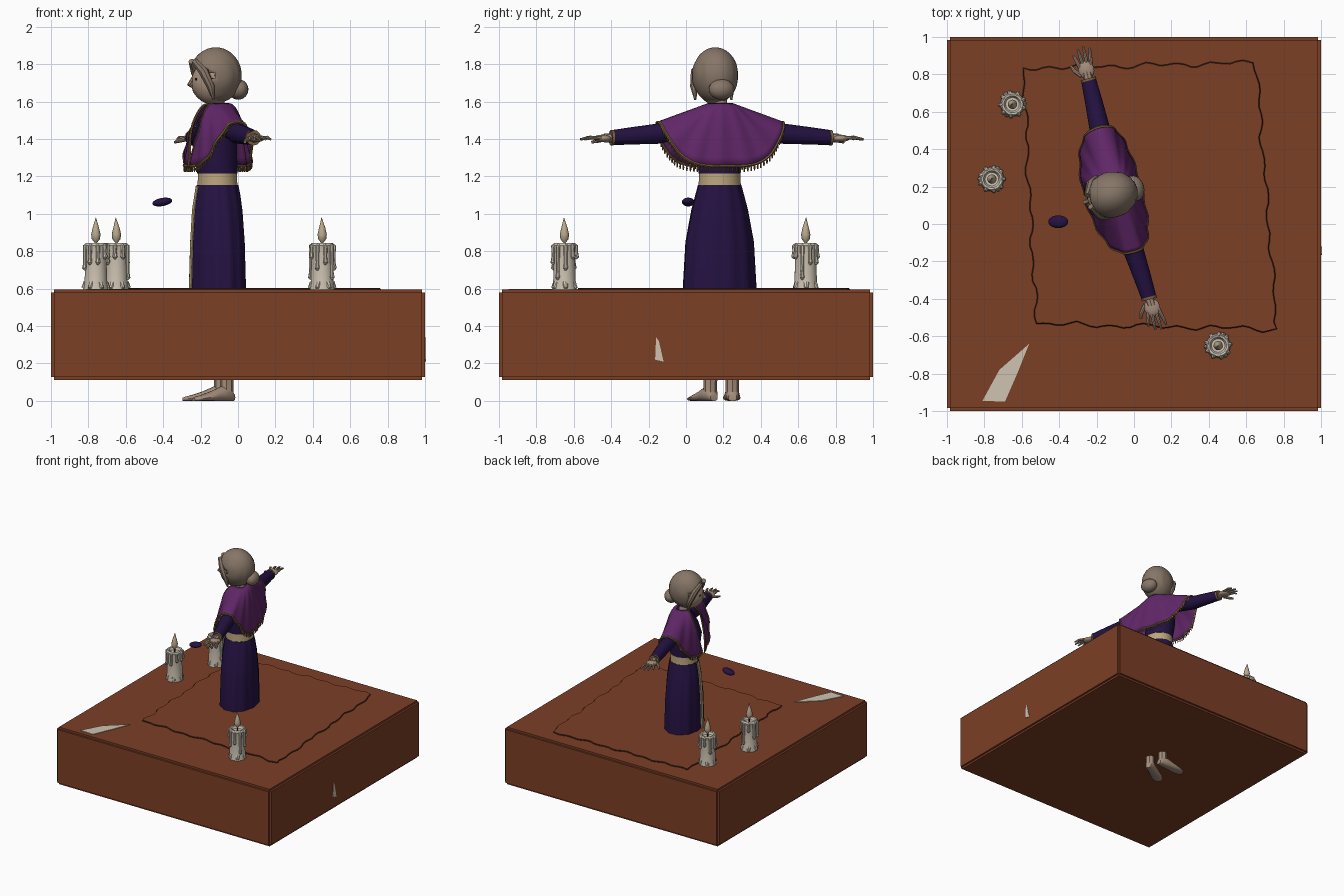
import bpy, bmesh, random
from math import sin, cos, pi, radians
from mathutils import Matrix, Vector

random.seed(4)
if "Cube" in bpy.data.objects:
    bpy.data.objects.remove(bpy.data.objects["Cube"])


def material(name, r, g, b):
    m = bpy.data.materials.new(name)
    m.use_nodes = True
    m.diffuse_color = (r, g, b, 1)
    m.node_tree.nodes["Principled BSDF"].inputs["Base Color"].default_value = (r, g, b, 1)
    return m


clay = material("terracotta", .2, .05, .019)
dark = material("dark_brown", .035, .012, .007)
indigo = material("indigo_cloth", .018, .006, .055)
purple = material("purple_cloth", .12, .02, .14)
gold = material("old_gold", .2, .12, .045)
sash = material("pale_gold", .5, .38, .2)
skin = material("skin", .38, .27, .2)
hair = material("ash_hair", .24, .18, .135)
wax = material("ivory_wax", .62, .55, .45)
fire = material("flame_tan", .5, .4, .27)

WORLD = Matrix()
# The figure is modelled facing -y, then turned and moved into place
BODY = Matrix.Translation((-.11, .18, 0)) @ Matrix.Rotation(radians(-74.5), 4, 'Z')


def finish(obj, mat, angle=40):
    obj.data.materials.append(mat)
    bpy.ops.object.select_all(action='DESELECT')
    obj.select_set(True)
    bpy.context.view_layer.objects.active = obj
    bpy.ops.object.shade_smooth_by_angle(angle=radians(angle))
    return obj


def from_bmesh(name, bm, mat, frame=WORLD):
    bmesh.ops.recalc_face_normals(bm, faces=bm.faces)
    bm.transform(frame)
    mesh = bpy.data.meshes.new(name)
    bm.to_mesh(mesh)
    bm.free()
    obj = bpy.data.objects.new(name, mesh)
    bpy.context.collection.objects.link(obj)
    return finish(obj, mat)


def grid_faces(bm, rows, closed):
    for a, b in zip(rows, rows[1:]):
        n = len(a)
        for i in range(n if closed else n - 1):
            j = (i + 1) % n
            bm.faces.new((a[i], a[j], b[j], b[i]))


def loft(name, rows, mat, frame=WORLD, n=32, folds=0, depth=0):
    """Stacked ellipses given as (z, rx, ry, y centre)."""
    bm = bmesh.new()
    rings = []
    for z, rx, ry, cy in rows:
        ring = []
        for i in range(n):
            a = 2 * pi * i / n
            k = 1 + depth * sin(folds * a)
            ring.append(bm.verts.new((rx * k * cos(a), cy + ry * k * sin(a), z)))
        rings.append(ring)
    grid_faces(bm, rings, True)
    bm.faces.new(rings[0])
    bm.faces.new(rings[-1])
    return from_bmesh(name, bm, mat, frame)


def ball(name, centre, size, mat, frame=WORLD, turn=None, segments=20):
    bm = bmesh.new()
    bmesh.ops.create_uvsphere(bm, u_segments=segments, v_segments=segments // 2 + 2, radius=1)
    bm.transform(Matrix.Translation(centre) @ (turn or Matrix()) @ Matrix.Diagonal((*size, 1)))
    return from_bmesh(name, bm, mat, frame)


def tube(name, paths, mat, frame=WORLD, cyclic=False, res=2):
    """Round rods; each path is a list of (point, radius)."""
    curve = bpy.data.curves.new(name, 'CURVE')
    curve.dimensions = '3D'
    curve.bevel_depth = 1
    curve.bevel_resolution = res
    curve.use_fill_caps = True
    for path in paths:
        s = curve.splines.new('POLY')
        s.points.add(len(path) - 1)
        s.use_cyclic_u = cyclic
        for p, (co, r) in zip(s.points, path):
            p.co = (*(frame @ Vector(co)), 1)
            p.radius = r
    obj = bpy.data.objects.new(name, curve)
    bpy.context.collection.objects.link(obj)
    bpy.ops.object.select_all(action='DESELECT')
    obj.select_set(True)
    bpy.context.view_layer.objects.active = obj
    bpy.ops.object.convert(target='MESH')
    return finish(bpy.context.object, mat)


def plate(name, points, offset, mat):
    bm = bmesh.new()
    face = bm.faces.new([bm.verts.new(p) for p in points])
    new = bmesh.ops.extrude_face_region(bm, geom=[face])["geom"]
    bmesh.ops.translate(bm, vec=offset, verts=[v for v in new if isinstance(v, bmesh.types.BMVert)])
    return from_bmesh(name, bm, mat)


# Base block
bm = bmesh.new()
bmesh.ops.create_cube(bm, size=1, matrix=Matrix.Translation((0, 0, .353)) @ Matrix.Diagonal((2, 2, .482, 1)))
bmesh.ops.bevel(bm, geom=bm.edges[:], offset=.016, segments=2, affect='EDGES')
from_bmesh("base_block", bm, clay)

# Ragged cloth on the block, with a dark seam round it
corners = [Vector(c) for c in ((-.59, .83, .592), (.65, .86, .592), (.76, -.56, .592), (-.52, -.53, .592))]
outline = []
for c, (a, b) in enumerate(zip(corners, corners[1:] + corners[:1])):
    side = (b - a).cross(Vector((0, 0, 1))).normalized()
    for i in range(36):
        wave = .009 * sin(i * 1.25 + c) + .007 * sin(i * .53 + c * 2) + random.uniform(-.003, .003)
        outline.append(a.lerp(b, i / 36) + side * wave)
plate("cloth_sheet", outline, (0, 0, .01), clay)
tube("cloth_seam", [[(p + Vector((0, 0, .004)), .0055) for p in outline]], dark, cyclic=True, res=0)

# Pale shards on the block
plate("top_shard", [(-.56, -.64, .594), (-.62, -.79, .594), (-.69, -.95, .594), (-.81, -.945, .594),
                    (-.72, -.78, .594)], (0, 0, .005), wax)
plate("side_shard", [(1, -.16, .34), (1, -.145, .32), (1, -.12, .21), (1, -.165, .22)], (.004, 0, 0), wax)

# Candles
for k, (x, y) in enumerate(((-.76, .24), (-.65, .64), (.45, -.65))):
    spot = Matrix.Translation((x, y, .6)) @ Matrix.Rotation(k * 1.1, 4, 'Z')
    loft("candle_body", [(-.01, .066, .066, 0), (.04, .06, .06, 0), (.2, .056, .056, 0), (.23, .063, .063, 0),
                         (.243, .056, .056, 0), (.24, .045, .045, 0), (.222, .036, .036, 0)], wax, spot)
    drips = []
    for i in range(9):
        a = 2 * pi * i / 9
        low = random.choice((.06, .11, .14, .17))
        path = []
        for r, z, w in ((.048, .235, .012), (.063, .225, .012), (.063, low + .03, .009), (.065, low, .013),
                        (.062, low - .012, .005)):
            path.append(((r * cos(a), r * sin(a), z), w))
        drips.append(path)
    tube("candle_drips", drips, wax, spot)
    tube("candle_foot_drips", [[((.05 * cos(a), .05 * sin(a), .03), .018), ((.068 * cos(a), .068 * sin(a), .002), .01)]
                               for a in [2 * pi * i / 6 for i in range(6)]], wax, spot)
    tube("wick", [[((0, 0, .21), .005), ((0, 0, .26), .005)]], dark, spot)
    loft("flame", [(.245, .006, .006, 0), (.265, .022, .022, 0), (.29, .025, .025, 0), (.325, .017, .017, 0),
                   (.355, .008, .008, .002), (.38, .001, .001, .004)], fire, spot, n=16)

# Floating bead
ball("floating_bead", (-.405, .012, 1.063), (.054, .034, .022), indigo, turn=Matrix.Rotation(radians(-10), 4, 'Y'))

# Skirt, front panel, sash and bodice
loft("skirt", [(.2, .21, .15, 0), (.6, .2, .146, 0), (.85, .185, .14, 0), (1.02, .152, .13, 0), (1.1, .13, .12, 0),
               (1.155, .115, .11, 0)], indigo, BODY, n=72, folds=12, depth=.018)
panel = [(.6, -.152), (.85, -.145), (1.02, -.135), (1.15, -.114)]
bm = bmesh.new()
rows = [[bm.verts.new((x, y + back, z)) for x, back in ((-.025, .03), (-.022, 0), (.022, 0), (.025, .03))]
        for z, y in panel]
grid_faces(bm, rows, False)
from_bmesh("skirt_front_panel", bm, sash, BODY)
loft("waist_sash", [(1.14, .115, .108, 0), (1.18, .112, .105, 0), (1.225, .112, .105, 0)], sash, BODY)
loft("bodice", [(1.215, .113, .108, 0), (1.3, .12, .115, -.01), (1.38, .125, .12, -.015), (1.46, .125, .1, -.005),
                (1.53, .1, .06, 0), (1.57, .045, .04, 0)], indigo, BODY)
loft("neck", [(1.52, .052, .05, .005), (1.57, .04, .042, 0), (1.66, .04, .042, -.015)], skin, BODY)


# Cape: f runs from neck to hem, u runs round the body from front edge to front edge
def cape_point(u, f):
    gap = radians(38 * (1 - f) + 3)
    a = -pi / 2 + gap + u * (2 * pi - 2 * gap)
    c, s = cos(a), sin(a)
    reach = .155 if s < 0 else .145
    hem = 1.255 + .235 * c ** 4
    y = (1 if s > 0 else -1) * abs(s) ** .7 * (.05 + (reach - .05) * f ** .55)
    z = 1.59 - (1.59 - hem) * f ** (1 + .7 * s * s)
    ripple = .005 * f * sin(a * 14)
    return Vector(((.06 + .285 * f) * c, y + ripple + .015 * c * c, z))


STEPS = 90
bm = bmesh.new()
grid_faces(bm, [[bm.verts.new(cape_point(i / STEPS, j / 12)) for i in range(STEPS + 1)] for j in range(13)], False)
cape = from_bmesh("cape", bm, purple, BODY)
thick = cape.modifiers.new("thickness", 'SOLIDIFY')
thick.thickness = .007
thick.offset = 0

# Cape trim and fringe
tube("cape_trim", [[(cape_point(i / STEPS, 1), .008) for i in range(STEPS + 1)]]
     + [[(cape_point(u, j / 12), .007) for j in range(13)] for u in (0, 1)], gold, BODY, res=1)
fringe = []
for i in range(100):
    p = cape_point(i / 99, 1)
    fringe.append([(p, .003), (p - Vector((0, 0, .02)), .005), (p - Vector((0, 0, .032)), .003)])
tube("cape_fringe", fringe, gold, BODY, res=0)

# Arms, hands and feet
for side, word in ((1, "left"), (-1, "right")):
    flip = BODY @ Matrix.Diagonal((side, 1, 1, 1))
    tube(word + "_sleeve", [[((.1, .005, 1.475), .055), ((.22, .01, 1.46), .057), ((.35, .018, 1.428), .054),
                             ((.48, .025, 1.418), .047), ((.61, .03, 1.407), .04)]], indigo, flip, res=4)
    tube(word + "_cuff", [[((.6, .03, 1.407), .042), ((.613, .03, 1.407), .042)]], gold, flip, res=4)
    tube(word + "_wrist", [[((.58, .03, 1.407), .026), ((.65, .032, 1.405), .024)]], skin, flip)
    ball(word + "_palm", (.66, .032, 1.403), (.05, .043, .02), skin, flip)
    fingers = []
    for i, tip in enumerate((.75, .778, .785, .768)):
        y = .003 + i * .02
        fan = (i - 1.5) * .012
        fingers.append([((.675, y, 1.405), .0105), ((.73, y + fan * .6, 1.408), .0095), ((tip, y + fan, 1.398), .006)])
    fingers.append([((.635, .0, 1.4), .013), ((.67, -.03, 1.39), .011), ((.7, -.042, 1.383), .007)])
    tube(word + "_fingers", fingers, skin, flip)
    step = flip @ Matrix.Translation((.062, .03, 0)) @ Matrix.Rotation(radians(14), 4, 'Z')
    tube(word + "_ankle", [[((0, .005, .2), .042), ((0, .005, .1), .036), ((0, .005, .04), .036)]], skin, step)
    foot = [(-.2, .018, .016), (-.185, .036, .022), (-.14, .047, .034), (-.08, .043, .055), (-.03, .038, .078),
            (.02, .036, .075), (.045, .022, .04)]
    bm = bmesh.new()
    rings = [[bm.verts.new((w * cos(a), y, max(0, h * (.45 + .55 * sin(a))))) for a in
              [2 * pi * i / 16 for i in range(16)]] for y, w, h in foot]
    grid_faces(bm, rings, True)
    bm.faces.new(rings[0])
    bm.faces.new(rings[-1])
    from_bmesh(word + "_foot", bm, skin, step)

# Head, face and hair
HEAD = BODY @ Matrix.Translation((.02, -.015, 1.74))
ball("face", (0, -.012, -.037), (.098, .122, .118), skin, HEAD, segments=28)
tube("nose", [[((0, -.125, -.01), .008), ((0, -.146, -.048), .014), ((0, -.13, -.06), .009)]], skin, HEAD)
ball("lips", (0, -.112, -.088), (.022, .014, .008), skin, HEAD)
for side in (1, -1):
    ball("eye", (.042 * side, -.121, -.02), (.017, .004, .007), dark, HEAD)
    tube("side_lock", [[((.03 * side, -.125, .075), .018), ((.085 * side, -.09, .02), .026),
                        ((.103 * side, -.055, -.06), .021), ((.1 * side, -.04, -.13), .006)]], hair, HEAD)
bm = bmesh.new()
bmesh.ops.create_uvsphere(bm, u_segments=48, v_segments=28, radius=1)
for v in bm.verts:
    k = 1 + .018 * sin(v.co.x * 22) * (1 - abs(v.co.z))
    v.co = Vector((v.co.x * .122 * k, v.co.y * .14 * k, v.co.z * .15))
open_faces = []
for f in bm.faces:
    c = f.calc_center_median()
    if (c.y < -.045 and c.z < .085 - .6 * abs(c.x)) or c.z < -.132:
        open_faces.append(f)
bmesh.ops.delete(bm, geom=open_faces, context='FACES')
cap = from_bmesh("hair_cap", bm, hair, HEAD)
cap.modifiers.new("thickness", 'SOLIDIFY').thickness = .012
ball("hair_bun", (0, .125, -.075), (.07, .053, .055), hair, HEAD)
